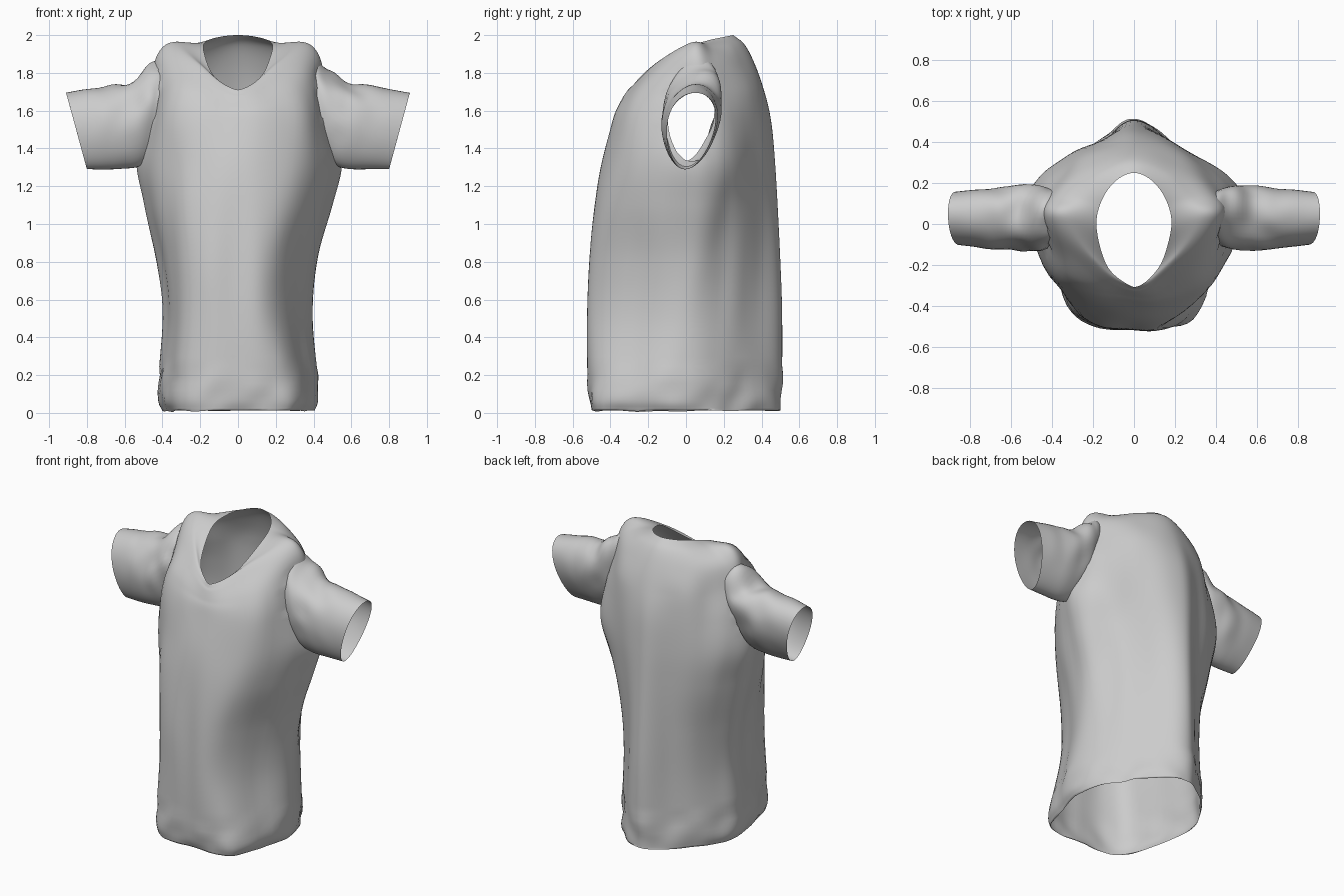
import bpy, bmesh, math
from mathutils import Vector, noise

if "Cube" in bpy.data.objects:
    bpy.data.objects.remove(bpy.data.objects["Cube"])

cloth = bpy.data.materials.new("grey cloth")
cloth.diffuse_color = (0.6, 0.6, 0.6, 1)
cloth.use_nodes = True
cloth.node_tree.nodes["Principled BSDF"].inputs["Base Color"].default_value = cloth.diffuse_color

HOLE_Y, HOLE_Z, HOLE_RY, HOLE_RZ = .03, 1.58, .128, .25


def spline(pts, steps, first=None, last=None):
    """Smooth curve through the points; first/last are the phantom end points."""
    p = [first or pts[0] * 2 - pts[1]] + pts + [last or pts[-1] * 2 - pts[-2]]
    out = []
    for i in range(1, len(p) - 2):
        a, b, c, d = p[i - 1:i + 3]
        for k in range(steps):
            t = k / steps
            out.append(0.5 * (2 * b + (c - a) * t + (2 * a - 5 * b + 4 * c - d) * t * t
                              + (3 * b - a - 3 * c + d) * t ** 3))
    return out + [pts[-1].copy()]


def wrinkle(v, axis, amount, stretch):
    """Push a point away from the axis by stretched noise, as soft folds."""
    n = noise.noise(Vector(v[i] * stretch[i] for i in range(3)))
    return v + (v - axis).normalized() * n * amount


def hole_radius(c):
    return math.hypot((c.y - HOLE_Y) / HOLE_RY, (c.z - HOLE_Z) / HOLE_RZ)


def loft(name, rings, armholes=False):
    """Closed rings joined with quads, left open at both ends."""
    bm = bmesh.new()
    rows = [[bm.verts.new(p) for p in r] for r in rings]
    n = len(rows[0])
    for a, b in zip(rows, rows[1:]):
        for i in range(n):
            j = (i + 1) % n
            bm.faces.new((a[i], a[j], b[j], b[i])).smooth = True
    if armholes:
        cut = [f for f in bm.faces if abs(f.calc_center_median().x) > .3
               and hole_radius(f.calc_center_median()) < 1]
        bmesh.ops.delete(bm, geom=cut, context='FACES')
        # Round off the cut edge
        for v in bm.verts:
            if v.is_boundary and abs(v.co.x) > .3 and 1.2 < v.co.z < 1.95:
                q = hole_radius(v.co)
                v.co.y = HOLE_Y + (v.co.y - HOLE_Y) / q
                v.co.z = HOLE_Z + (v.co.z - HOLE_Z) / q
    me = bpy.data.meshes.new(name)
    bm.to_mesh(me)
    bm.free()
    me.materials.append(cloth)
    ob = bpy.data.objects.new(name, me)
    bpy.context.collection.objects.link(ob)


# Body levels: z, front y, front corner, side, back side, back corner, back y
levels = [
    (0.00, -.485, .27, -.455, .39, -.08, .36, .18, .16, .41, .50),
    (0.12, -.51, .28, -.455, .425, -.08, .37, .19, .17, .40, .51),
    (0.50, -.515, .25, -.45, .39, -.05, .345, .20, .165, .39, .51),
    (0.80, -.505, .26, -.435, .42, .00, .355, .22, .17, .39, .50),
    (1.10, -.475, .30, -.395, .495, .02, .41, .24, .19, .39, .49),
    (1.33, -.44, .32, -.35, .54, .03, .46, .235, .22, .38, .475),
    (1.55, -.385, .33, -.305, .495, .03, .44, .21, .23, .365, .45),
]
half = [[Vector((x, y, l[0])) for x, y in
         ((0, l[1]), l[2:4], l[4:6], l[6:8], l[8:10], (0, l[10]))] for l in levels]

# Shoulders, curling in to the neckline
shoulder = [
    [(0, -.355, 1.62), (.31, -.25, 1.70), (.455, .03, 1.75), (.41, .17, 1.72), (.24, .335, 1.72), (0, .41, 1.72)],
    [(0, -.33, 1.67), (.28, -.17, 1.82), (.42, .03, 1.90), (.37, .15, 1.87), (.22, .29, 1.85), (0, .365, 1.85)],
    [(0, -.315, 1.69), (.21, -.16, 1.85), (.34, .03, 1.96), (.28, .13, 1.94), (.17, .25, 1.94), (0, .31, 1.95)],
    [(0, -.305, 1.71), (.125, -.205, 1.785), (.182, -.02, 1.925), (.16, .11, 1.97), (.09, .21, 1.992), (0, .25, 2.0)],
]
half += [[Vector(p) for p in r] for r in shoulder]
# The front fold leans to the left below the chest, and the right back is pinched
lean = {2: .05, 3: .05, 4: .02}
pinch = {0: .02, 1: .035, 2: .04, 3: .035, 4: .02}

full = []
for k, h in enumerate(half):
    ring = h + [Vector((-v.x, v.y, v.z)) for v in h[-2:0:-1]]
    ring[1].x -= lean.get(k, 0)
    ring[-1].x -= lean.get(k, 0) * .3
    ring[3].x -= pinch.get(k, 0)
    a, b = ring[-1], ring[1]
    if k == len(half) - 1:  # slight point at the front of the neckline
        a, b = a.lerp(ring[0], .3), b.lerp(ring[0], .3)
    full.append(spline(ring + [ring[0]], 9, a, b)[:-1])
columns = [spline(list(col), 8) for col in zip(*full)]
rings = [list(r) for r in zip(*columns)]

for r in rings:
    for i, v in enumerate(r):
        fade = max(0.0, min(1.0, (1.95 - v.z) * 4))
        w = wrinkle(v, Vector((0, 0, v.z)), .016 * fade, (6, 6, 1.3))
        if v.z < .2:  # crumpled hem
            w = wrinkle(w, Vector((0, 0, w.z)), .015, (8, 8, 8))
        if v.z < .005:
            w.z = .012 * (1 + noise.noise(v * 6))
        w.z = max(0, w.z)
        r[i] = w
loft("shirt_body", rings, True)

# Sleeve rings: top x, top z, bottom x, bottom z, half depth
sleeve = [
    (.385, 1.87, .475, 1.33, .135),
    (.44, 1.845, .54, 1.30, .15),
    (.57, 1.755, .62, 1.29, .15),
    (.71, 1.73, .70, 1.29, .143),
    (.91, 1.695, .80, 1.29, .125),
]
N = 48
for side, name in ((1, "right_sleeve"), (-1, "left_sleeve")):
    controls = []
    for tx, tz, bx, bz, ry in sleeve:
        ring = []
        for i in range(N):
            a = 2 * math.pi * i / N
            t = (1 + math.sin(a)) / 2
            y = -.005 + .055 * t + ry * math.cos(a) * (1 + .2 * math.sin(a))
            ring.append(Vector((bx + (tx - bx) * t, y, bz + (tz - bz) * t)))
        controls.append(ring)
    cols = [spline(list(c), 7) for c in zip(*controls)]
    rows = []
    for r in zip(*cols):
        row = []
        for v in r:
            v = Vector((v.x * side, v.y, v.z))
            # Bunched cloth near the shoulder, smooth at the cuff
            amt = .04 * max(.1, min(1, (.85 - abs(v.x)) * 3)) * max(.15, (v.z - 1.3) / .5)
            row.append(wrinkle(v, Vector((v.x, .03, 1.5)), amt, (9, 7, 7)))
        rows.append(row)
    loft(name, rows)
